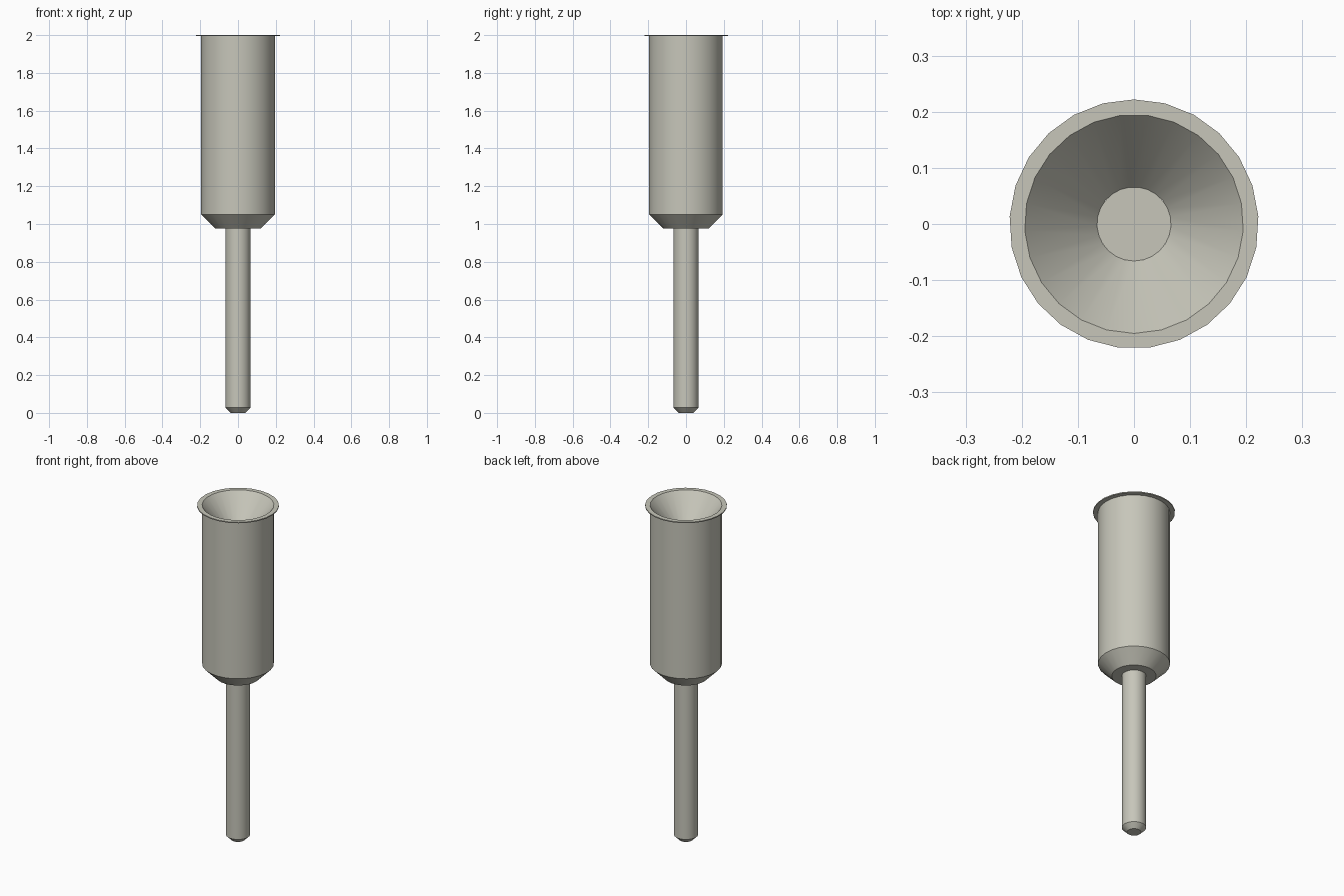
import bpy, bmesh, math

cube = bpy.data.objects.get("Cube")
if cube:
    bpy.data.objects.remove(cube)

# One warm grey for every part
COLOUR = (0.57, 0.565, 0.49, 1)
grey = bpy.data.materials.new("warm grey")
grey.use_nodes = True
grey.diffuse_color = COLOUR
bsdf = next(n for n in grey.node_tree.nodes if n.type == 'BSDF_PRINCIPLED')
bsdf.inputs["Base Color"].default_value = COLOUR

SIDES = 25
HALF = math.pi / SIDES          # half a facet
R_BODY, R_FLANGE, R_PIN = 0.195, 0.222, 0.066
Z_TOP, Z_FLANGE, Z_FLOOR = 2.0, 1.994, 1.85


def lathe(name, profile, sides=SIDES, cap_bottom=False, cap_top=False):
    """Spin (radius, height, turn) points about z, running up the outside."""
    bm = bmesh.new()
    rings = []
    for r, z, turn in profile:
        angles = [math.pi / 2 + turn + math.tau * i / sides for i in range(sides)]
        rings.append([bm.verts.new((r * math.cos(a), r * math.sin(a), z)) for a in angles])
    for low, high in zip(rings, rings[1:]):
        for i in range(sides):
            j = (i + 1) % sides
            bm.faces.new((low[i], low[j], high[j], high[i]))
    if cap_bottom:
        bm.faces.new(rings[0][::-1])
    if cap_top:
        bm.faces.new(rings[-1])
    mesh = bpy.data.meshes.new(name)
    bm.to_mesh(mesh)
    bm.free()
    mesh.materials.append(grey)
    obj = bpy.data.objects.new(name, mesh)
    bpy.context.collection.objects.link(obj)
    bpy.ops.object.select_all(action='DESELECT')
    obj.select_set(True)
    bpy.context.view_layer.objects.active = obj
    bpy.ops.object.shade_smooth_by_angle(angle=math.radians(30))
    return obj


# Sleeve with chamfered shoulder and flat underside
lathe("sleeve", [(R_PIN, 0.975, HALF), (0.12, 0.975, HALF),
                 (R_BODY, 1.05, HALF), (R_BODY, Z_FLANGE, HALF)])

# Thin lip around the mouth
lathe("flange", [(R_BODY, Z_FLANGE, HALF), (R_FLANGE, Z_FLANGE, 0),
                 (R_FLANGE, Z_TOP, 0), (R_BODY, Z_TOP, HALF)])

# Conical mouth leading down to the top of the pin
lathe("funnel", [(R_BODY, Z_TOP, HALF), (R_PIN, Z_FLOOR, HALF)])

# Long pin with chamfered tip
lathe("pin", [(0.038, 0, 0), (R_PIN, 0.028, 0), (R_PIN, Z_FLOOR, 0)],
      sides=32, cap_bottom=True, cap_top=True)
